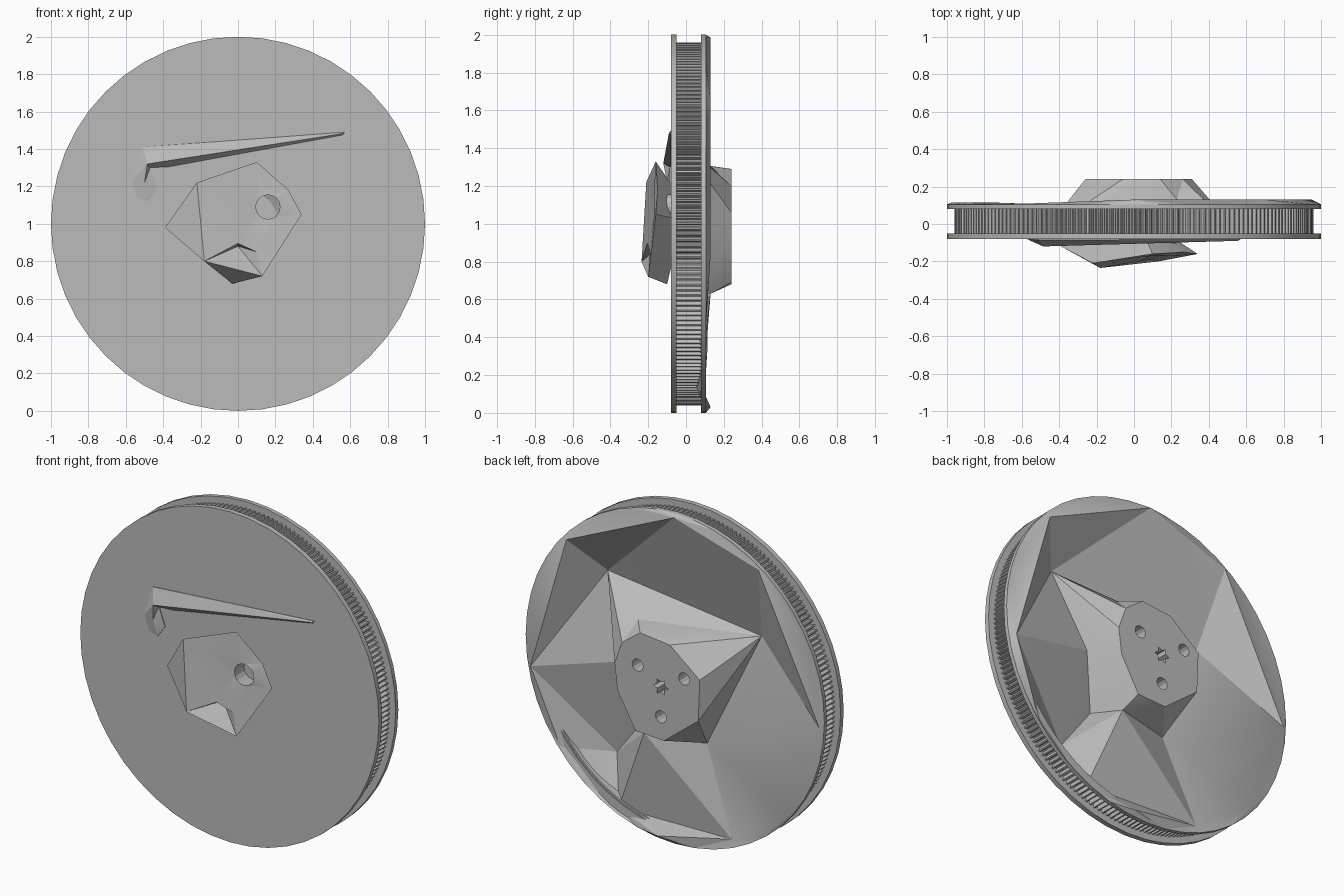
import bpy, bmesh
from math import sin, cos, tau, hypot, radians
from mathutils import Vector
from mathutils.geometry import delaunay_2d_cdt

if "Cube" in bpy.data.objects:
    bpy.data.objects.remove(bpy.data.objects["Cube"])

grey = bpy.data.materials.new("plain_grey")
grey.use_nodes = True
grey.diffuse_color = (0.5, 0.5, 0.5, 1)
grey.node_tree.nodes["Principled BSDF"].inputs["Base Color"].default_value = (0.5, 0.5, 0.5, 1)


def finish(name, bm):
    bmesh.ops.recalc_face_normals(bm, faces=bm.faces)
    mesh = bpy.data.meshes.new(name)
    bm.to_mesh(mesh)
    bm.free()
    mesh.materials.append(grey)
    obj = bpy.data.objects.new(name, mesh)
    bpy.context.collection.objects.link(obj)
    bpy.ops.object.select_all(action='DESELECT')
    bpy.context.view_layer.objects.active = obj
    obj.select_set(True)
    bpy.ops.object.shade_smooth_by_angle(angle=radians(15))


def ring(name, radii, inner, y0, y1):
    # Flat ring around the axle, with one outer radius per corner
    bm = bmesh.new()
    n = len(radii)
    loops = []
    for k, y in ((1, y0), (1, y1), (0, y1), (0, y0)):
        loops.append([bm.verts.new(((r if k else inner) * cos(tau * i / n), y,
                                    1 + (r if k else inner) * sin(tau * i / n)))
                      for i, r in enumerate(radii)])
    for a, b in zip(loops, loops[1:] + loops[:1]):
        for i in range(n):
            j = (i + 1) % n
            bm.faces.new((a[i], a[j], b[j], b[i]))
    if inner < 0.02:
        bmesh.ops.remove_doubles(bm, verts=bm.verts, dist=0.001)
    finish(name, bm)


def relief(name, loops, points, ridges, skirt_y, taper=1.0, holes=(), depth=0.0):
    # Faceted surface over closed loops, loose points and ridges between them
    pts, edges, index = [], [], {}
    for key, loop in loops:
        start, n = len(pts), len(loop)
        for i in range(n):
            index[key + str(i)] = start + i
            edges.append((start + i, start + (i + 1) % n))
        pts += loop
    for key, p in points.items():
        index[key] = len(pts)
        pts.append(p)
    for a, ends in ridges.items():
        edges += [(index[a], index[b]) for b in ends.split()]
    flat = [Vector(p[:2]) for p in pts]
    out, _, tris, origin, _, _ = delaunay_2d_cdt(flat, edges, [], 1, 1e-5)
    bm = bmesh.new()
    verts = []
    for v, src in zip(out, origin):
        k = src[0] if src else min(range(len(pts)), key=lambda q: (flat[q] - v).length)
        verts.append(bm.verts.new((v.x, pts[k][2], 1 + v.y)))
    for t in tris:
        bm.faces.new([verts[i] for i in t])
    # skirt towards the wheel
    border = [e for e in bm.edges if e.is_boundary]
    new = bmesh.ops.extrude_edge_only(bm, edges=border)["geom"]
    for v in (g for g in new if isinstance(g, bmesh.types.BMVert)):
        v.co = (v.co.x * taper, skirt_y, 1 + (v.co.z - 1) * taper)
    # sunk holes; the last value is lower for star shapes
    for hx, hz, hr, fill in holes:
        def reach(p):
            return hypot(p.x - hx, p.z - 1 - hz) / hr
        inside = [f for f in bm.faces if all(reach(v.co) < 1.02 for v in f.verts)
                  and reach(f.calc_center_median()) < fill]
        new = bmesh.ops.extrude_face_region(bm, geom=inside)["geom"]
        bmesh.ops.delete(bm, geom=[f for f in inside if f.is_valid], context='FACES_ONLY')
        bmesh.ops.translate(bm, vec=(0, depth, 0),
                            verts=[g for g in new if isinstance(g, bmesh.types.BMVert)])
    finish(name, bm)


def outline(x, z, y, radii):
    n = len(radii)
    return [(x + r * cos(tau * i / n), z + r * sin(tau * i / n), y) for i, r in enumerate(radii)]


# Front disc, toothed belt track and back flange
ring("front_flange", [1.0] * 48, 0.0, -0.08, -0.05)
ring("toothed_track", [0.96, 0.96, 0.935, 0.935] * 200, 0.925, -0.055, 0.085)
ring("back_flange", [1.0] * 48, 0.94, 0.08, 0.09)

# Faceted back: rim, sunken web and raised hub with three holes and a star socket
rim = [(.71, .66, .13), (-.01, .985, .13), (-.56, .81, .11), (-.975, -.04, .115),
       (-.74, -.64, .115), (-.37, -.88, .09), (.1, -.97, .13), (.4, -.9, .07),
       (.77, -.62, .1), (.95, -.17, .13)]
cap = [(x, z, .24) for x, z in ((.31, .06), (.26, .2), (.14, .29), (-.06, .27), (-.26, .11),
                                (-.25, -.14), (-.02, -.32), (.17, -.31), (.29, -.1))]
web = {"top_left": (.555, .45, -.045), "top_right": (-.48, .33, -.04),
       "low_right": (-.17, -.37, .04), "low_left": (.49, -.63, -.04),
       "spoke": (.37, -.02, .04), "pocket": (.28, -.35, -.04),
       "head": (.23, .305, .13), "foot": (.19, -.37, .13)}
bolts = [(.18 * cos(tau * a / 12), .18 * sin(tau * a / 12), .037, 1) for a in (1, 5, 9)]
loops = [("outer", outline(0, 0, .105, [1.0] * 48)), ("rim", rim), ("cap", cap),
         ("star", outline(0, 0, .24, [.05, .028] * 6))]
loops += [("bolt%d_" % i, outline(x, z, .24, [r] * 12)) for i, (x, z, r, _) in enumerate(bolts)]
web_ridges = {"top_left": "head top_right rim0 rim1 rim9 spoke",
              "top_right": "head rim1 rim2 rim3 low_right",
              "low_left": "spoke pocket rim7 rim9",
              "low_right": "foot rim3 rim4 rim5",
              "rim7": "foot rim5",
              "rim9": "spoke"}
relief("back_face", loops, web, web_ridges, 0.08, holes=bolts + [(0, 0, .05, .7)], depth=-0.15)

# Faceted front hub with one hole and a notch
knob = [(-.39, -.02, -.12), (-.18, -.2, -.235), (-.03, -.32, -.1), (.13, -.28, -.2),
        (.34, .05, -.16), (.27, .18, -.15), (.1, .33, -.16), (-.22, .22, -.21)]
dent = {"notch": (0, -.12, -.14), "notch_side": (.1, -.15, -.19), "brow": (0, -.105, -.205)}
relief("front_hub", [("edge", knob), ("hole", outline(.16, .09, -.17, [.065] * 16))], dent,
       {"notch": "edge1 edge3 notch_side", "edge3": "edge1 notch_side",
        "edge1": "edge7 brow", "brow": "notch_side"},
       -0.07, 0.6, [(.16, .09, .065, 1)], 0.09)

# Long raised blade with a hooked end on the front disc
blade = [(-.51, .41, -.085), (-.57, .23, -.082), (-.54, .14, -.082), (-.48, .12, -.085),
         (-.43, .19, -.085), (-.47, .3, -.085), (-.37, .305, -.082), (.56, .475, -.083),
         (.57, .49, -.083)]
relief("front_blade", [("edge", blade)],
       {"crest": (-.485, .32, -.12), "tip": (.555, .482, -.09), "hook": (-.5, .22, -.1)},
       {"crest": "tip hook"}, -0.075)
